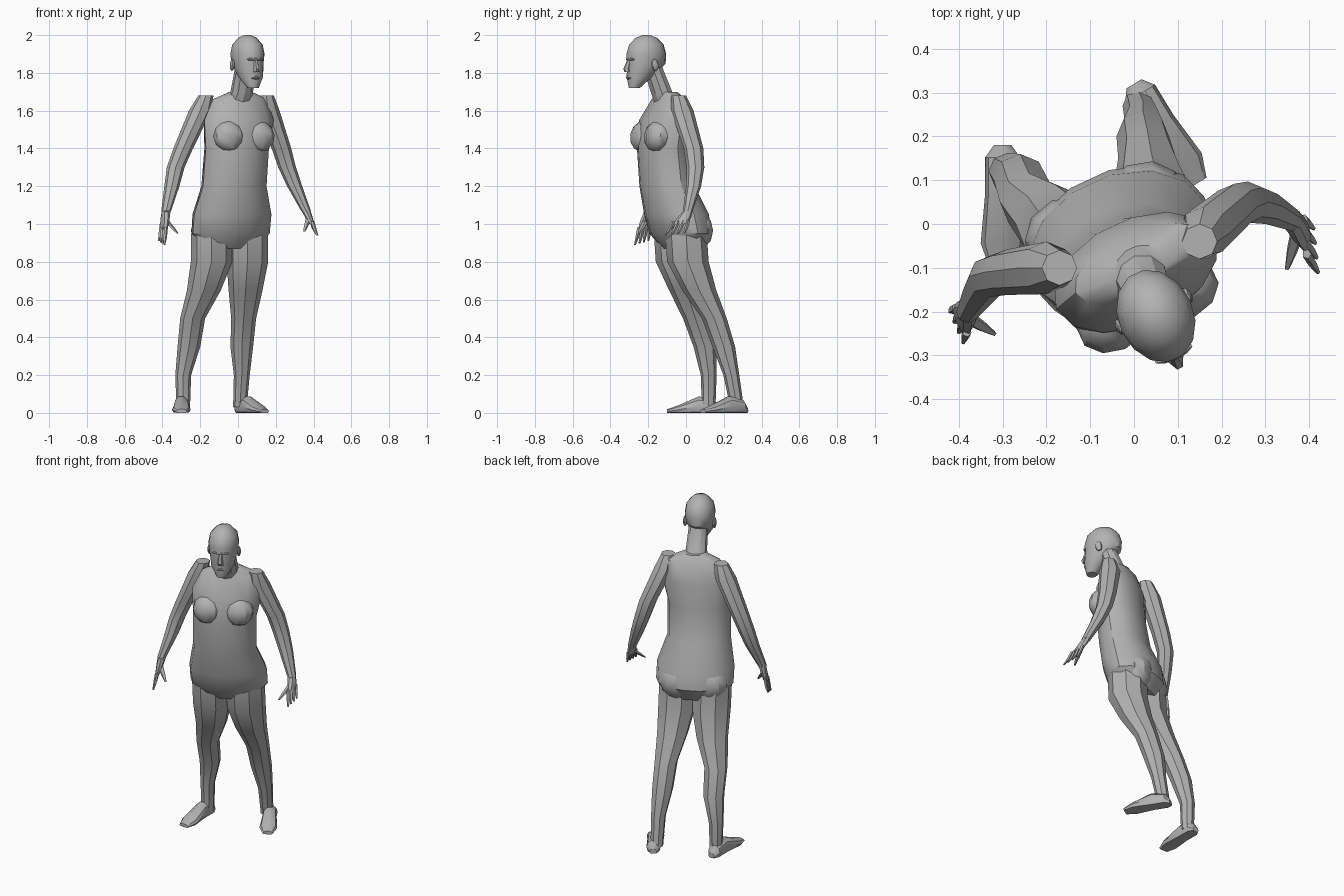
import bpy, bmesh
from math import sin, cos, pi, radians
from mathutils import Vector, Matrix

cube = bpy.data.objects.get("Cube")
if cube:
    bpy.data.objects.remove(cube, do_unlink=True)

# One plain grey for the whole figure
grey = bpy.data.materials.new("plain grey")
grey.use_nodes = True
grey.diffuse_color = (.45, .45, .45, 1)
grey.node_tree.nodes["Principled BSDF"].inputs["Base Color"].default_value = grey.diffuse_color

# The body is turned towards its own left
yaw = radians(25)
side = Vector((cos(yaw), sin(yaw), 0))
front = Vector((sin(yaw), -cos(yaw), 0))
east, north, up = Matrix.Identity(3)


def finish(name, bm):
    """Turn a bmesh into a grey object, smooth except at sharp edges."""
    bmesh.ops.recalc_face_normals(bm, faces=bm.faces)
    mesh = bpy.data.meshes.new(name)
    bm.to_mesh(mesh)
    bm.free()
    mesh.materials.append(grey)
    obj = bpy.data.objects.new(name, mesh)
    bpy.context.collection.objects.link(obj)
    bpy.ops.object.select_all(action='DESELECT')
    obj.select_set(True)
    bpy.context.view_layer.objects.active = obj
    bpy.ops.object.shade_smooth_by_angle(angle=radians(32))


def loft(name, rings, sides, across, along):
    """Skin elliptical rings (centre, half width, half depth), kept above the floor."""
    bm = bmesh.new()
    loops = []
    for centre, width, depth in rings:
        loop = []
        for step in range(sides):
            angle = 2 * pi * step / sides
            point = centre + across * width * cos(angle) + along * depth * sin(angle)
            point.z = max(point.z, 0)
            loop.append(bm.verts.new(point))
        loops.append(loop)
    for lower, upper in zip(loops, loops[1:]):
        for step in range(sides):
            after = (step + 1) % sides
            bm.faces.new((lower[step], lower[after], upper[after], upper[step]))
    bm.faces.new(loops[0])
    bm.faces.new(loops[-1])
    finish(name, bm)


def tube(name, points, radii, sides=8):
    """Skin round level rings along a path."""
    loft(name, [(Vector(p), r, r) for p, r in zip(points, radii)], sides, east, north)


def blob(name, centre, size, tilt=0):
    """Low-poly ellipsoid sized (side, front, up) and turned with the body."""
    bm = bmesh.new()
    matrix = (Matrix.Translation(centre) @ Matrix.Rotation(yaw, 4, 'Z')
              @ Matrix.Rotation(radians(tilt), 4, 'X') @ Matrix.Diagonal((*size, 1)))
    bmesh.ops.create_uvsphere(bm, u_segments=10, v_segments=6, radius=1, matrix=matrix)
    finish(name, bm)


# Torso from crotch to collar: height, y, half width, half depth; it leans to its left
torso = [(.87, -.02, .15, .09), (.95, -.03, .22, .15), (1.05, -.05, .22, .16),
         (1.2, -.1, .18, .14), (1.4, -.12, .18, .13), (1.55, -.11, .2, .12),
         (1.66, -.09, .16, .07), (1.7, -.1, .06, .05)]
loft("torso", [(Vector(((z - 1.5) / 14, y, z)), w, d) for z, y, w, d in torso],
     14, side, front)

# Legs and arms share their heights and radii; each side has its own path
leg_heights = (.95, .8, .65, .5, .35, .2, .03)
leg_radii = (.11, .11, .09, .066, .06, .042, .036)
arm_heights = (1.68, 1.6, 1.4, 1.3, 1.2, 1.07)
arm_radii = (.04, .06, .052, .047, .04, .026)


def limb(name, heights, radii, path):
    points = [Vector((*spot, height)) for spot, height in zip(path, heights)]
    tube(name, points, radii)
    return points[-1]


limb("left_leg", leg_heights, leg_radii,
     [(.05, 0), (.05, .01), (.04, .07), (.03, .15), (.02, .2), (.02, .24), (.01, .27)])
limb("right_leg", leg_heights, leg_radii,
     [(-.14, -.06), (-.14, -.05), (-.18, 0), (-.24, .05), (-.26, .1), (-.29, .12), (-.29, .12)])
left_wrist = limb("left_arm", arm_heights, arm_radii,
                  [(.15, -.04), (.16, -.02), (.23, .04), (.26, .05), (.3, .04), (.36, .01)])
right_wrist = limb("right_arm", arm_heights, arm_radii,
                   [(-.17, -.1), (-.2, -.1), (-.29, -.11), (-.33, -.12), (-.35, -.15), (-.38, -.2)])


# Feet: upright rings from heel to toes, flat underneath
def foot(name, heel, toe):
    heel, toe = Vector(heel), Vector(toe)
    rings = [(heel.lerp(toe, t) + up * height * .4, width, height * .6)
             for t, width, height in ((0, .02, .03), (.1, .04, .07), (.4, .04, .09),
                                      (.8, .05, .04), (1, .03, .02))]
    loft(name, rings, 10, (toe - heel).cross(up).normalized(), up)


foot("left_foot", (0, .32, 0), (.14, .09, 0))
foot("right_foot", (-.3, .18, 0), (-.3, -.1, 0))


# Hands: a flat palm, four fingers fanned between two tips, and a thumb
def hand(label, wrist, first, last, thumb):
    first, last, thumb = Vector(first), Vector(last), Vector(thumb)
    fan = last - first
    across = fan.normalized()
    knuckles = wrist.lerp(first.lerp(last, .5), .55)
    palm = wrist.lerp(knuckles, .5)
    loft(label + "_palm", [(wrist, .026, .024), (palm, .038, .02), (knuckles, .04, .014)],
         8, across, across.cross(up).normalized())
    for finger in range(4):
        share = finger / 3
        base = knuckles + fan * (share - .5) * .8
        tip = first.lerp(last, share)
        tube(label + "_finger", [base + up * .015, base.lerp(tip, .5), tip],
             (.011, .01, .005), 5)
    tube(label + "_thumb", [palm, palm.lerp(thumb, .6), thumb], (.018, .013, .006), 5)


hand("left", left_wrist, (.41, -.01, .95), (.42, -.11, .94), (.35, -.1, .96))
hand("right", right_wrist, (-.42, -.2, .91), (-.39, -.27, .89), (-.32, -.25, .95))

# Chest and buttocks, mirrored about the middle of the body
chest = Vector((0, -.12, 1.465)) + front * .075
seat = Vector((-.045, -.03, .965)) - front * .05
for sign, label in ((1, "left"), (-1, "right")):
    blob(label + "_breast", chest + side * sign * .088, (.085, .068, .085), -12)
    blob(label + "_buttock", seat + side * sign * .095, (.1, .086, .105))

# Neck
tube("neck", [(0, -.1, 1.64), (.02, -.13, 1.7), (.04, -.18, 1.84)], (.07, .06, .053), 10)


# Head and face, placed by height and distance in front of the skull's middle
def face(height, forward):
    return Vector((.05, -.21, height)) + front * forward


skull = [(1.72, .07, .03, .03), (1.78, .04, .065, .07), (1.85, 0, .08, .107),
         (1.9, 0, .086, .11), (1.95, 0, .077, .095), (1.985, 0, .047, .06), (2, 0, .02, .02)]
loft("head", [(face(z, forward), w, d) for z, forward, w, d in skull], 14, side, front)
loft("nose", [(face(1.87, .1), .01, .01), (face(1.82, .114), .015, .02),
              (face(1.806, .11), .018, .016)], 6, side, front)
blob("brow", face(1.872, .094), (.048, .016, .01))
blob("mouth", face(1.775, .1), (.026, .014, .011))
for sign, label in ((1, "left"), (-1, "right")):
    blob(label + "_ear", face(1.842, -.012) + side * sign * .083, (.012, .02, .032), 12)
